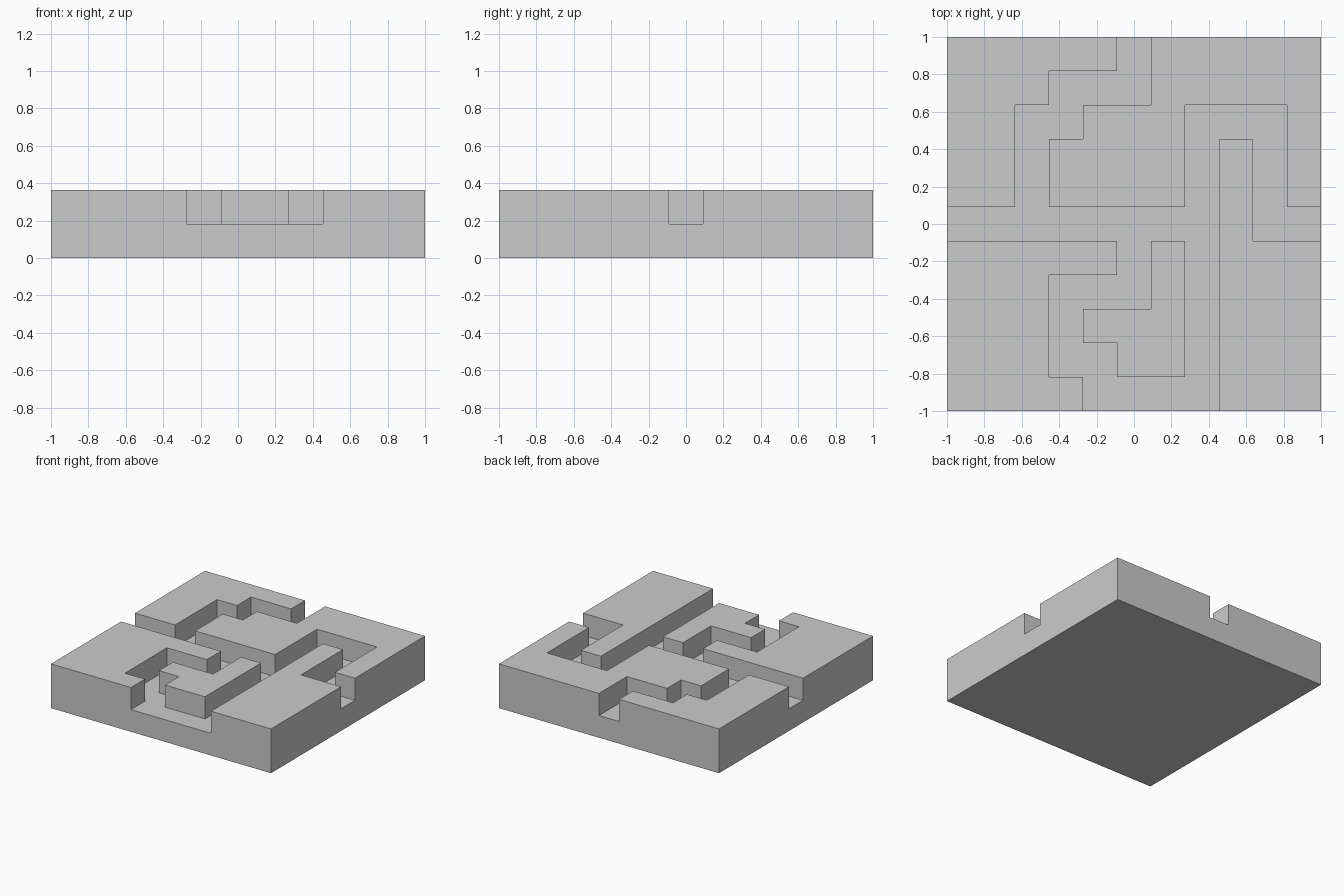
import bpy
import bmesh
import math
from mathutils import Vector

if "Cube" in bpy.data.objects:
    bpy.data.objects.remove(bpy.data.objects["Cube"])

# Plan of the tile seen from above: '#' raised, '.' sunken path
PLAN = [
    "#####.#####",
    "###...#####",
    "##..###...#",
    "##.####.#.#",
    "##.####.#.#",
    "........#..",
    "#####.#.###",
    "###...#.###",
    "###.###.###",
    "###..##.###",
    "####....###",
]
N = len(PLAN)
CELL = 2 / N


def raise_faces(bm, faces, height):
    """Extrude a set of faces straight up and return the new top faces."""
    geom = bmesh.ops.extrude_face_region(bm, geom=faces)["geom"]
    verts = [g for g in geom if isinstance(g, bmesh.types.BMVert)]
    bmesh.ops.translate(bm, verts=verts, vec=(0, 0, height))
    return [g for g in geom if isinstance(g, bmesh.types.BMFace)]


def is_raised(face):
    c = face.calc_center_median()
    return PLAN[int((1 - c.y) / CELL)][int((c.x + 1) / CELL)] == "#"


bm = bmesh.new()
bmesh.ops.create_grid(bm, x_segments=N, y_segments=N, size=1)

# Base slab, then the raised blocks around the path
floor = raise_faces(bm, bm.faces[:], CELL)
raise_faces(bm, [f for f in floor if is_raised(f)], CELL)

# Merge the cells into clean flat faces
bmesh.ops.recalc_face_normals(bm, faces=bm.faces[:])
bmesh.ops.dissolve_limit(bm, angle_limit=math.radians(1),
                         verts=bm.verts[:], edges=bm.edges[:])

mesh = bpy.data.meshes.new("maze_tile")
bm.to_mesh(mesh)
bm.free()
tile = bpy.data.objects.new("maze_tile", mesh)
bpy.context.collection.objects.link(tile)
